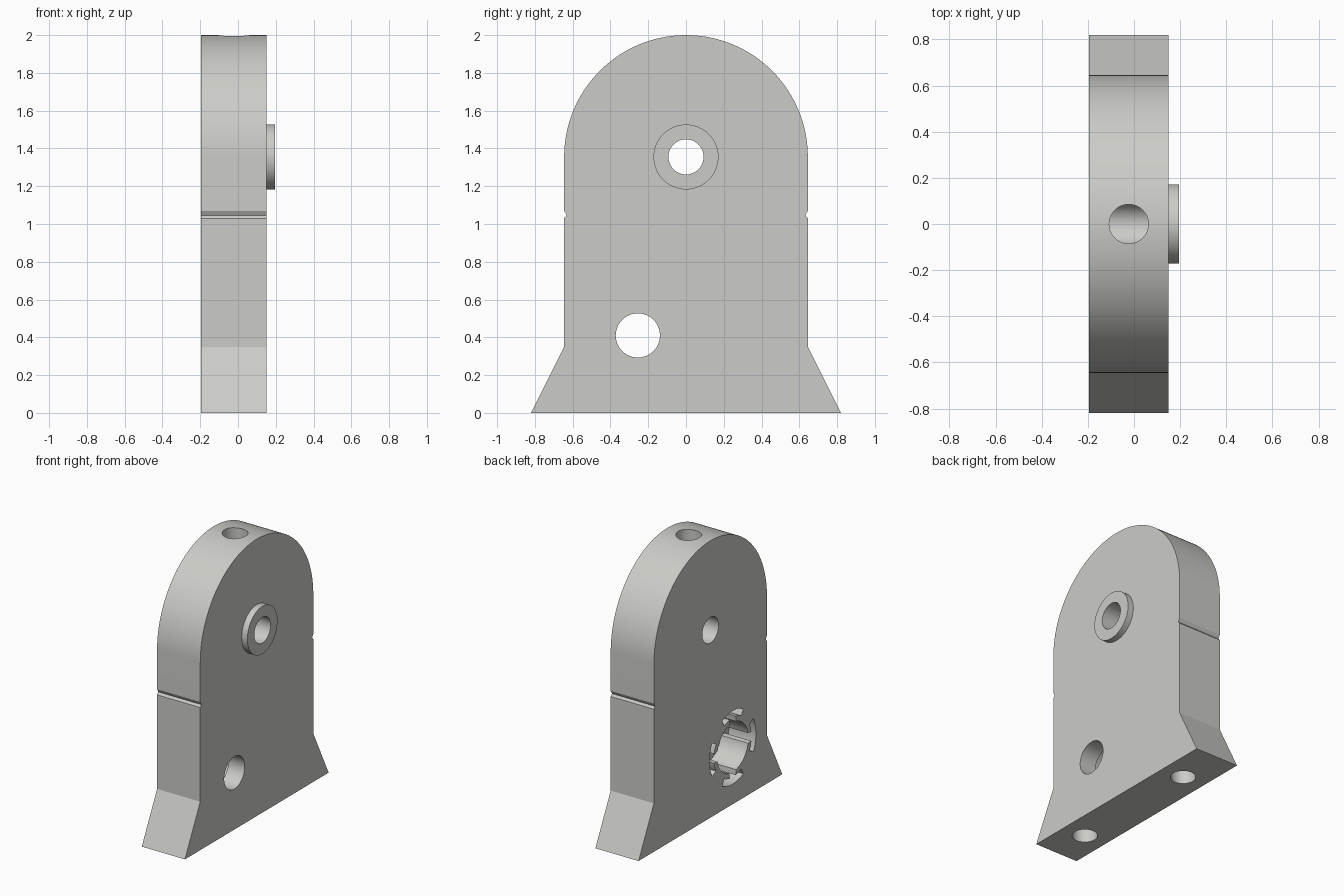
import bpy, bmesh, math
from mathutils import Vector

if "Cube" in bpy.data.objects:
    bpy.data.objects.remove(bpy.data.objects["Cube"])

X0, X1, BOSS_X = -0.195, 0.15, 0.195   # plate faces and boss face
AXLE_Z, R = 1.355, 0.645               # centre and radius of the rounded top
POCKET_Y, POCKET_Z = -0.255, 0.41

grey = bpy.data.materials.new("warm_grey")
grey.diffuse_color = (0.6, 0.6, 0.57, 1)
grey.use_nodes = True
grey.node_tree.nodes["Principled BSDF"].inputs["Base Color"].default_value = grey.diffuse_color


def prism(name, points, axis, a, b):
    """Extrude a closed outline along x (points are y, z) or z (points are x, y)."""
    bm = bmesh.new()
    place = (lambda p: Vector((a, *p))) if axis == 'x' else (lambda p: Vector((*p, a)))
    step = Vector((b - a, 0, 0)) if axis == 'x' else Vector((0, 0, b - a))
    face = bm.faces.new([bm.verts.new(place(p)) for p in points])
    ext = bmesh.ops.extrude_face_region(bm, geom=[face])
    verts = [v for v in ext['geom'] if isinstance(v, bmesh.types.BMVert)]
    bmesh.ops.translate(bm, verts=verts, vec=step)
    bmesh.ops.recalc_face_normals(bm, faces=bm.faces)
    me = bpy.data.meshes.new(name)
    bm.to_mesh(me)
    bm.free()
    me.materials.append(grey)
    ob = bpy.data.objects.new(name, me)
    bpy.context.collection.objects.link(ob)
    return ob


def arc(r, a0, a1, n, c=(0, 0)):
    """Points on an arc, angles in degrees."""
    angles = [math.radians(a0 + (a1 - a0) * i / n) for i in range(n + 1)]
    return [(c[0] + r * math.cos(t), c[1] + r * math.sin(t)) for t in angles]


def circle(r, c=(0, 0)):
    return arc(r, 0, 360, 64, c)[:-1]


def combine(ob, tool, operation):
    """Apply a boolean and discard the helper."""
    mod = ob.modifiers.new(tool.name, 'BOOLEAN')
    mod.operation, mod.solver, mod.object = operation, 'EXACT', tool
    tool.hide_render = True
    bpy.context.view_layer.objects.active = ob
    bpy.ops.object.modifier_apply(modifier=mod.name)
    bpy.data.objects.remove(tool)


# Plate: flared foot, notched sides, rounded top
side = [(0.82, 0), (R, 0.35), (R, 1.03), (0.631, 1.045), (R, 1.07)]
outline = side + arc(R, 0, 180, 72, (0, AXLE_Z)) + [(-y, z) for y, z in reversed(side)]
body = prism("bracket_body", outline, 'x', X0, X1)

# Raised boss around the axle
combine(body, prism("axle_boss", circle(0.172, (0, AXLE_Z)), 'x', X1 - 0.05, BOSS_X), 'UNION')

# Through holes
combine(body, prism("axle_hole", circle(0.093, (0, AXLE_Z)), 'x', -0.4, 0.4), 'DIFFERENCE')
combine(body, prism("lower_hole", circle(0.117, (POCKET_Y, POCKET_Z)), 'x', -0.4, 0.4), 'DIFFERENCE')

# Vertical bores: top one meets the axle hole, two blind ones in the foot
centre_x = (X0 + X1) / 2
combine(body, prism("top_bore", circle(0.085, (centre_x, 0)), 'z', AXLE_Z, 2.2), 'DIFFERENCE')
for y in (-0.53, 0.475):
    combine(body, prism("foot_bore", circle(0.083, (centre_x, y)), 'z', -0.1, 0.35), 'DIFFERENCE')

# Pocket on the left face: round bore with four T-shaped slots
pocket = []
c = (POCKET_Y, POCKET_Z)
for q in range(0, 360, 90):
    pocket += arc(0.178, q - 78, q - 12, 12, c)
    pocket += arc(0.215, q - 9, q - 27, 6, c)
    pocket += arc(0.264, q - 27, q + 27, 14, c)
    pocket += arc(0.215, q + 27, q + 9, 6, c)
combine(body, prism("slotted_pocket", pocket, 'x', -0.4, 0.02), 'DIFFERENCE')

# Smooth the curved walls, keep edges crisp
bpy.ops.object.select_all(action='DESELECT')
body.select_set(True)
bpy.context.view_layer.objects.active = body
bpy.ops.object.shade_smooth_by_angle(angle=math.radians(25))
